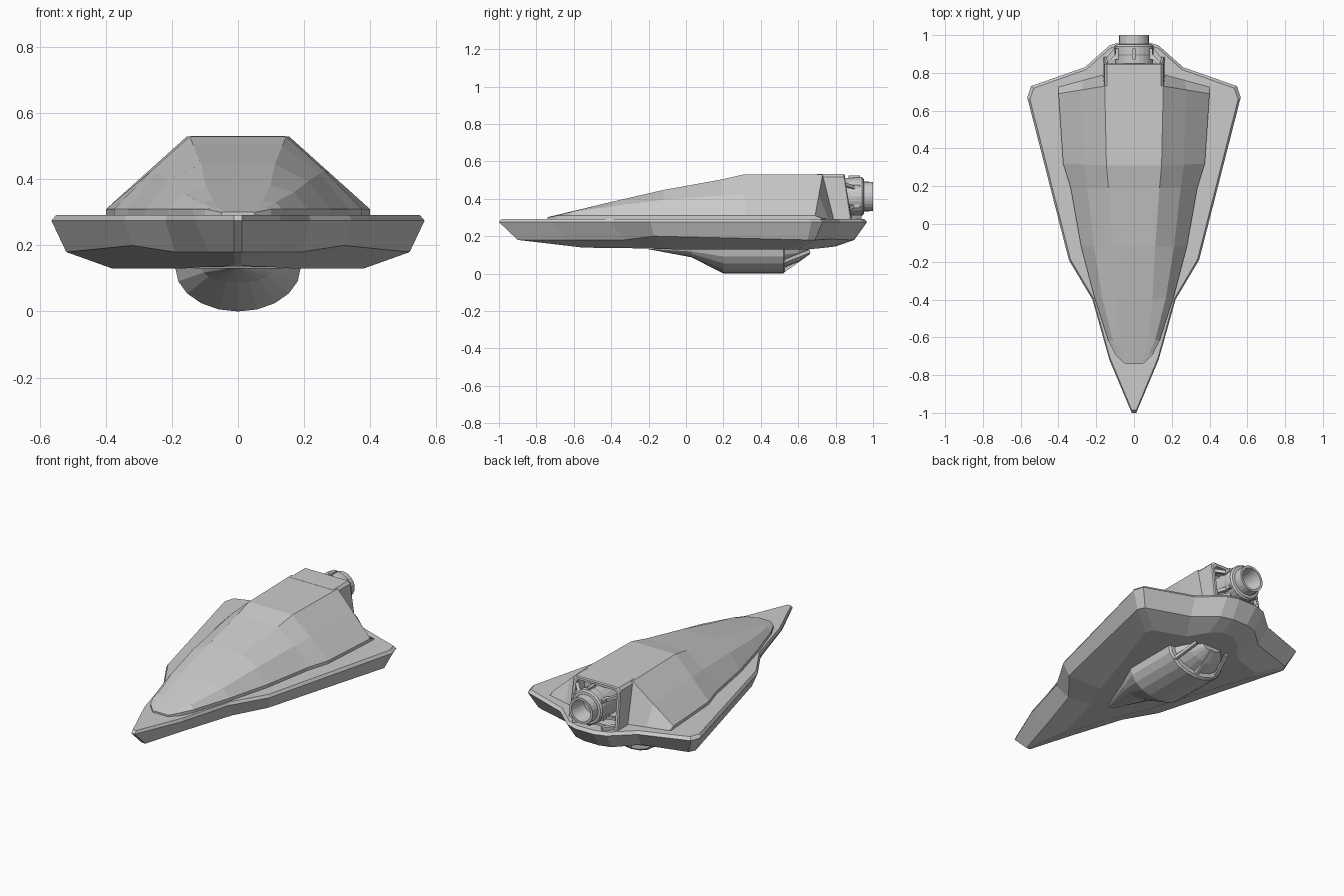
import bpy, bmesh, math
from mathutils import Vector

cube = bpy.data.objects.get("Cube")
if cube:
    bpy.data.objects.remove(cube, do_unlink=True)

grey = bpy.data.materials.new("hull grey")
grey.use_nodes = True
grey.diffuse_color = (0.6, 0.6, 0.6, 1)
grey.node_tree.nodes["Principled BSDF"].inputs["Base Color"].default_value = (0.6, 0.6, 0.6, 1)


def loft(name, rings, cap_start=True, cap_end=True, closed=True):
    """Skin a list of equal-length point rings."""
    bm = bmesh.new()
    rows = [[bm.verts.new(p) for p in ring] for ring in rings]
    n = len(rows[0])
    for a, b in zip(rows, rows[1:]):
        for i in range(n if closed else n - 1):
            j = (i + 1) % n
            bm.faces.new((a[i], a[j], b[j], b[i]))
    if cap_start:
        bm.faces.new(rows[0])
    if cap_end:
        bm.faces.new(rows[-1])
    bmesh.ops.remove_doubles(bm, verts=bm.verts, dist=0.0005)
    bmesh.ops.recalc_face_normals(bm, faces=bm.faces)
    mesh = bpy.data.meshes.new(name)
    bm.to_mesh(mesh)
    bm.free()
    mesh.materials.append(grey)
    obj = bpy.data.objects.new(name, mesh)
    bpy.context.collection.objects.link(obj)
    return obj


def mirrored(half):
    return half + [(-x, y, z) for x, y, z in reversed(half)]


def lathe_y(name, profile, z, sides=24):
    """Revolve (y, radius) pairs around a lengthwise axis at height z."""
    angles = [2 * math.pi * i / sides for i in range(sides)]
    return loft(name, [[(r * math.cos(a), y, z + r * math.sin(a)) for a in angles]
                       for y, r in profile])


def bar(name, start, end, width):
    """Square strut between two points."""
    a, b = Vector(start), Vector(end)
    d = (b - a).normalized()
    u = d.cross(Vector((0, 0, 1))).normalized() * width / 2
    v = d.cross(u).normalized() * width / 2
    return loft(name, [[p + u + v, p + u - v, p - u - v, p - u + v] for p in (a, b)])


# Hull: top edge, rim, chine and belly outlines
rim = [(.012, -1), (.13, -.72), (.22, -.4), (.345, -.19), (.565, .67),
       (.545, .73), (.26, .83), (.13, .945), (.06, .968)]
chine = [(.012, -.9, .18), (.09, -.64, .18), (.19, -.33, .18), (.32, -.17, .2), (.52, .65, .18),
         (.5, .69, .18), (.24, .77, .185), (.12, .88, .18), (.05, .9, .18)]
belly = [(.01, -.56, .14), (.04, -.46, .137), (.1, -.25, .135), (.17, -.08, .13), (.38, .55, .13),
         (.36, .6, .13), (.18, .66, .13), (.1, .76, .14), (.04, .8, .145)]
top = [(x * .975, y * .985, .292) for x, y in rim]
loft("hull", [mirrored(r) for r in
              (top, [(x, y, .275) for x, y in rim], chine, belly)])

# Upper body: base y, base half width, top y, top half width, top height, bulge
stations = [(-.74, .05, -.74, .04, .302, 0), (-.69, .1, -.68, .06, .316, 0),
            (-.62, .135, -.6, .075, .335, .008), (-.38, .212, -.4, .098, .383, .014),
            (-.12, .28, -.12, .112, .447, .016), (.19, .335, .19, .135, .503, .012),
            (.32, .375, .31, .146, .53, .004), (.69, .4, .73, .155, .53, 0)]
sections = []
for yb, bx, yt, tx, tz, bulge in stations:
    skirt = min(.31, tz - .002)
    sections.append(mirrored([(bx, yb, .285), (bx, yb, skirt),
                              ((bx + tx) / 2 + bulge, (yb + yt) / 2, (skirt + tz) / 2 + bulge),
                              (tx, yt, tz)]))
# Sloping rear shoulder
sections.append(mirrored([(.4, .725, .285), (.4, .725, .295), (.27, .76, .295), (.16, .79, .295)]))
loft("upper_body", sections)


# Engine housing with a recessed back
def housing_ring(y_top, y_low, inset):
    t, b = .531 - inset, .285 + inset
    return mirrored([(.165 - inset, y_low, b), (.157 - inset, y_top, t - .015),
                     (.143 - inset, y_top, t)])


loft("engine_housing", [housing_ring(.7, .7, 0), housing_ring(.845, .88, 0),
                        housing_ring(.85, .885, .006), housing_ring(.85, .885, .02),
                        housing_ring(.77, .77, .022)])

# Main engine
lathe_y("main_engine", [(.74, .1), (.89, .1), (.9, .103), (.94, .103), (.95, .095), (.952, .08),
                        (1, .078), (1, .064), (.9, .05)], .412)
for i in range(6):
    a = math.radians(30 + 60 * i)
    c, s = math.cos(a) * .104, .412 + math.sin(a) * .104
    bar("engine_lug", (c, .87, s), (c, .93, s), .018)
for side in (-1, 1):
    for z in (.34, .48):
        bar("engine_brace", (side * .14, .84, z), (side * .085, .9, .412 + (z - .412) * .7), .018)
    bar("housing_foot", (side * .15, .85, .3), (side * .09, .93, .3), .025)


# Belly pod: half-round sections as y, half width, depth
def pod_ring(y, w, d):
    arc = [math.pi * i / 10 for i in range(11)]
    return [(w * math.cos(a), y, .132 - d * math.sin(a)) for a in arc]


loft("belly_pod", [pod_ring(*s) for s in
                   [(-.2, .02, .002), (.03, .11, .045), (.2, .19, .132), (.52, .19, .132),
                    (.53, .18, .122), (.53, .155, .098), (.6, .12, .07), (.66, .06, .025)]])
for angle in (35, 90, 145):
    a = math.radians(angle)
    c, s = math.cos(a), math.sin(a)
    bar("pod_rib", (.178 * c, .52, .132 - .118 * s), (.13 * c, .66, .132 - .02 * s), .018)
